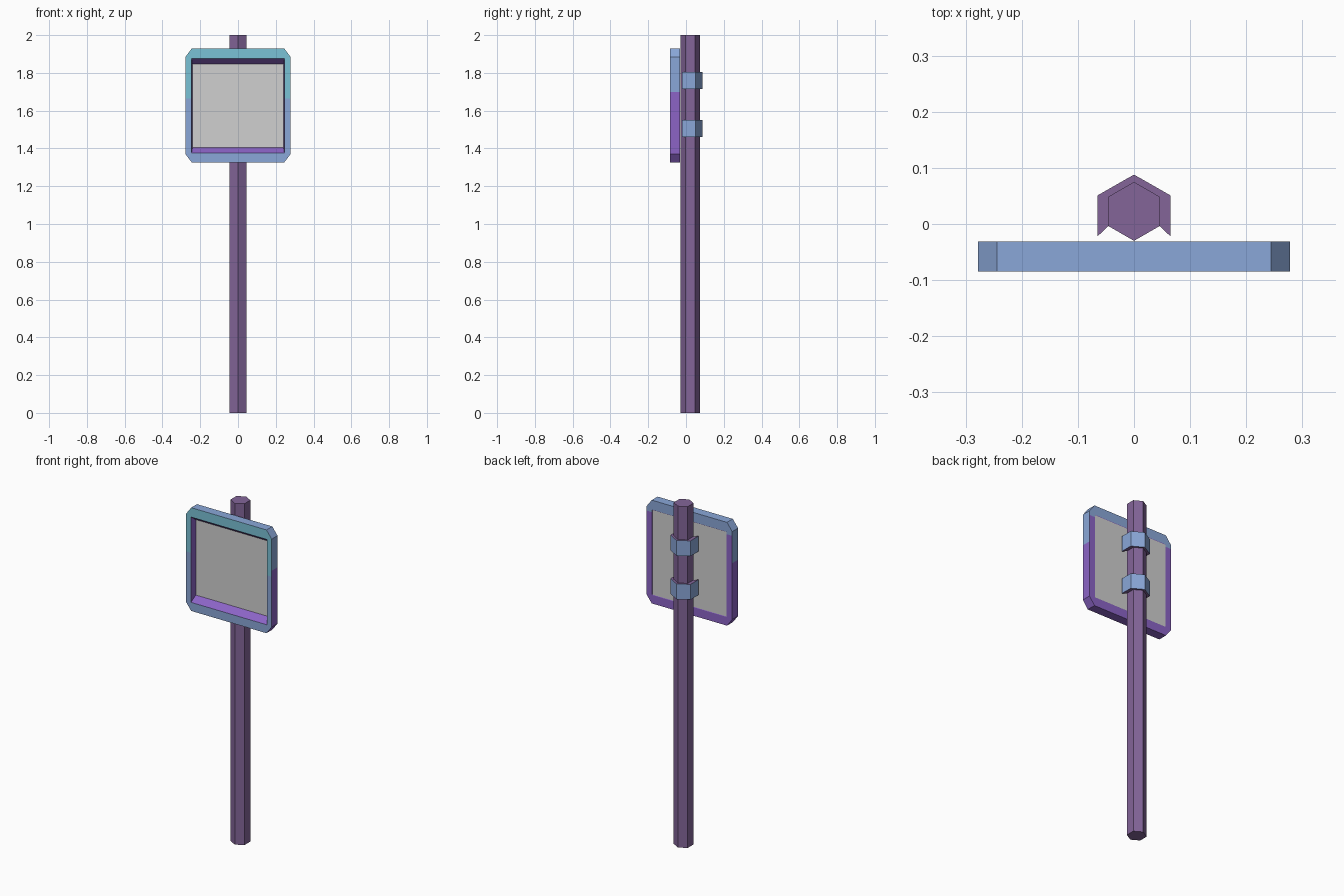
import bpy, bmesh, math
from mathutils import Vector

if "Cube" in bpy.data.objects:
    bpy.data.objects.remove(bpy.data.objects["Cube"])


def material(name, rgb):
    m = bpy.data.materials.new(name)
    lin = [((c / 255 + 0.055) / 1.055) ** 2.4 for c in rgb]
    m.diffuse_color = (*lin, 1)
    m.use_nodes = True
    m.node_tree.nodes["Principled BSDF"].inputs["Base Color"].default_value = m.diffuse_color
    return m


PLUM = material("plum", (131, 101, 153))
BLUE = material("soft blue", (138, 167, 216))
TEAL = material("teal", (122, 194, 214))
VIOLET = material("violet", (140, 100, 198))
GREY = material("light grey", (208, 208, 208))


def finish(bm, name, mats, rule=None):
    bmesh.ops.recalc_face_normals(bm, faces=bm.faces)
    bm.normal_update()
    if rule:
        for f in bm.faces:
            f.material_index = rule(f.normal, f.calc_center_median())
    me = bpy.data.meshes.new(name)
    bm.to_mesh(me)
    bm.free()
    for m in mats:
        me.materials.append(m)
    ob = bpy.data.objects.new(name, me)
    bpy.context.collection.objects.link(ob)
    return ob


def extrude_profile(points, z0, z1):
    """Closed xy outline pulled up from z0 to z1."""
    bm = bmesh.new()
    face = bm.faces.new([bm.verts.new((x, y, z0)) for x, y in points])
    new = bmesh.ops.extrude_face_region(bm, geom=[face], use_keep_orig=True)["geom"]
    bmesh.ops.translate(bm, vec=(0, 0, z1 - z0),
                        verts=[v for v in new if isinstance(v, bmesh.types.BMVert)])
    return bm


# Hexagonal post
CY = 0.0225
def hexagon(r, cy=CY):
    return [(r * math.cos(math.radians(90 + 60 * i)),
             cy + r * math.sin(math.radians(90 + 60 * i))) for i in range(6)]


finish(extrude_profile(hexagon(0.0525), 0, 2), "post", [PLUM])

# Clamps: open half-hexagon straps wrapping the back of the post
outer = [(-0.065, -0.022), (-0.065, 0.051), (0, 0.088), (0.065, 0.051), (0.065, -0.022)]
inner = [(0.045, -0.003), (0.045, 0.048), (0, 0.074), (-0.045, 0.048), (-0.045, -0.003)]
for name, z in (("lower_clamp", 1.46), ("upper_clamp", 1.715)):
    finish(extrude_profile(outer + inner, z, z + 0.09), name, [BLUE, PLUM],
           lambda n, c: int(abs(n.z) > 0.5))


# Sign frame: ring with chamfered outer corners and a sloped square opening
def loop(bm, y, hx, z0, z1, cx=0, cz=0):
    pts = [(hx, z0 + cz), (hx, z1 - cz), (hx - cx, z1), (cx - hx, z1),
           (-hx, z1 - cz), (-hx, z0 + cz), (cx - hx, z0), (hx - cx, z0)]
    return [bm.verts.new((x, y, z)) for x, z in pts]


FRONT, BACK, PANEL = -0.085, -0.031, -0.046
bm = bmesh.new()
rings = [loop(bm, FRONT, 0.278, 1.325, 1.93, 0.034, 0.045),
         loop(bm, FRONT, 0.246, 1.375, 1.875),
         loop(bm, PANEL, 0.241, 1.404, 1.846),
         loop(bm, BACK, 0.241, 1.375, 1.875),
         loop(bm, BACK, 0.278, 1.325, 1.93, 0.034, 0.045)]
for a, b in zip(rings, rings[1:] + rings[:1]):
    for i in range(8):
        j = (i + 1) % 8
        bm.faces.new((a[i], a[j], b[j], b[i]))
bmesh.ops.remove_doubles(bm, verts=bm.verts, dist=1e-5)
for z in (1.665, 1.7, 1.86):          # colour boundaries
    bmesh.ops.bisect_plane(bm, geom=bm.verts[:] + bm.edges[:] + bm.faces[:],
                           plane_co=(0, 0, z), plane_no=(0, 0, 1))


def frame_colour(n, c):
    if n.y < -0.95:                                   # front rim
        return 1 if c.z > 1.665 else 0
    if n.y > 0.95:                                    # back rim
        return 0 if c.z > 1.86 else 2
    inside = n.dot(Vector((c.x, 0, c.z - 1.6275))) < 0
    if inside:                                        # opening walls
        return 2
    return 0 if c.z > 1.7 else 2                      # outer edge


finish(bm, "sign_frame", [BLUE, TEAL, VIOLET], frame_colour)

# Blank sign panel set near the back of the frame
def box(name, x, y0, y1, z0, z1, mat):
    pts = [(-x, y0), (x, y0), (x, y1), (-x, y1)]
    return finish(extrude_profile(pts, z0, z1), name, [mat])


box("sign_panel", 0.241, PANEL, BACK - 0.001, 1.376, 1.874, GREY)
